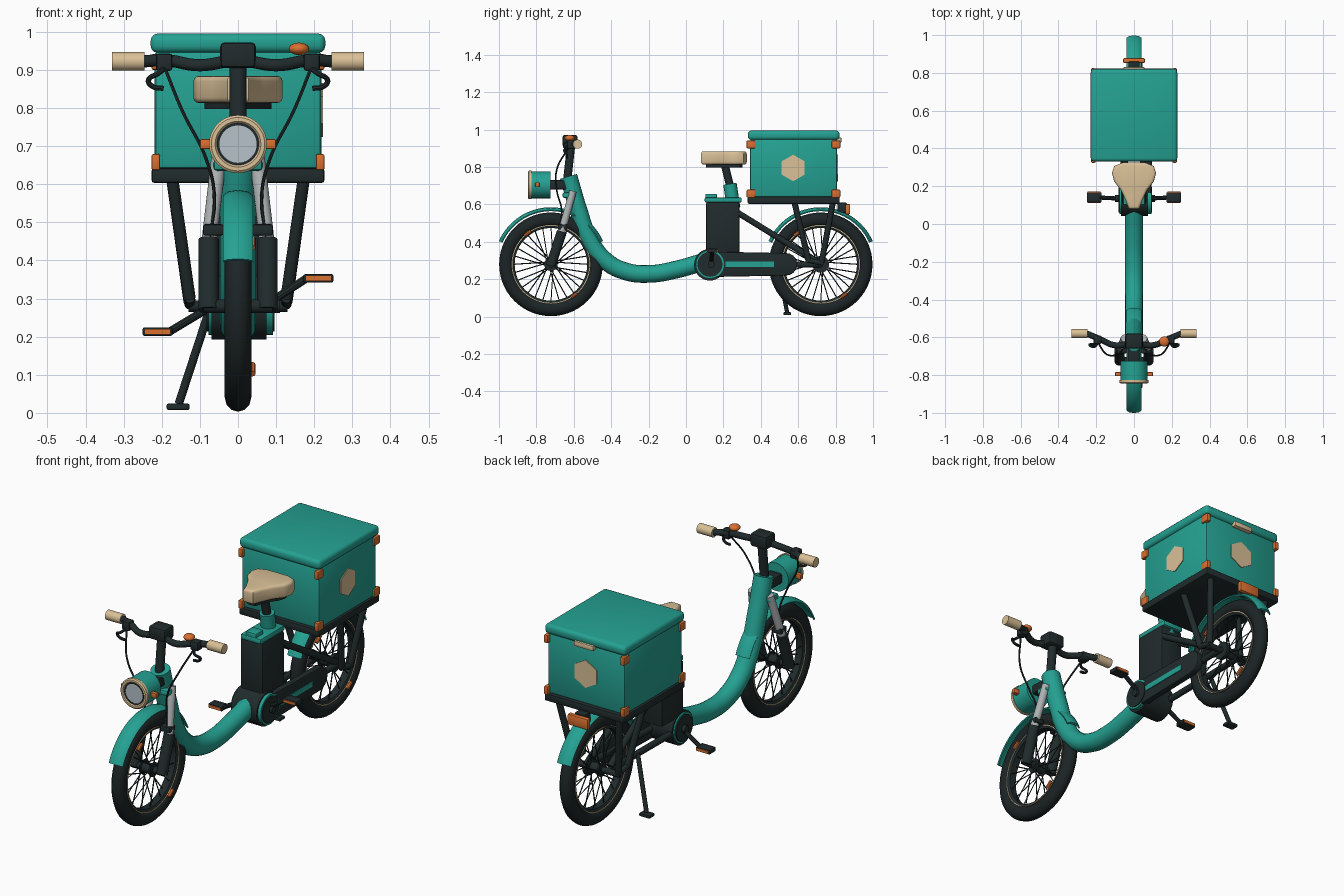
import bpy, bmesh, math
from mathutils import Vector

if "Cube" in bpy.data.objects:
    bpy.data.objects.remove(bpy.data.objects["Cube"])


def material(name, col):
    m = bpy.data.materials.new(name)
    m.diffuse_color = (*col, 1)
    m.use_nodes = True
    m.node_tree.nodes["Principled BSDF"].inputs["Base Color"].default_value = m.diffuse_color
    return m


TEAL = material("teal_paint", (0.018, 0.36, 0.29))
DARK = material("charcoal", (0.015, 0.024, 0.025))
TYRE = material("tyre_rubber", (0.012, 0.018, 0.019))
CREAM = material("cream", (0.70, 0.53, 0.31))
ORANGE = material("orange", (0.70, 0.16, 0.03))
SILVER = material("silver", (0.42, 0.44, 0.45))
LENS = material("lens_grey", (0.47, 0.54, 0.59))


def finish(name, bm, mat):
    bmesh.ops.recalc_face_normals(bm, faces=bm.faces)
    me = bpy.data.meshes.new(name)
    bm.to_mesh(me)
    bm.free()
    me.materials.append(mat)
    ob = bpy.data.objects.new(name, me)
    bpy.context.collection.objects.link(ob)
    return ob


def box(name, lo, hi, mat, bevel=0.0, seg=2):
    bm = bmesh.new()
    bmesh.ops.create_cube(bm, size=1)
    for v in bm.verts:
        v.co = [(a + b) / 2 + c * (b - a) for a, b, c in zip(lo, hi, v.co)]
    if bevel:
        bmesh.ops.bevel(bm, geom=bm.edges[:], offset=bevel, segments=seg, profile=0.5, affect='EDGES')
    return finish(name, bm, mat)


def prism(name, outline, depth, mat, bevel=0.0, seg=2):
    """Extrude a closed 3D outline along a vector."""
    bm = bmesh.new()
    f = bm.faces.new([bm.verts.new(p) for p in outline])
    top = bmesh.ops.extrude_face_region(bm, geom=[f])["geom"]
    bmesh.ops.translate(bm, vec=depth, verts=[v for v in top if isinstance(v, bmesh.types.BMVert)])
    if bevel:
        caps = [e for e in bm.edges if abs(Vector(depth).normalized().dot(
            (e.verts[0].co - e.verts[1].co).normalized())) < 0.5]
        bmesh.ops.bevel(bm, geom=caps, offset=bevel, segments=seg, profile=0.5, affect='EDGES')
    return finish(name, bm, mat)


def tubes(name, paths, r, mat, res=4):
    """Round tubes along paths, smooth through three or more points."""
    cu = bpy.data.curves.new(name, 'CURVE')
    cu.dimensions = '3D'
    cu.bevel_depth, cu.bevel_resolution, cu.use_fill_caps = r, res, True
    cu.resolution_u = 8
    for pts in paths:
        if len(pts) > 2:
            s = cu.splines.new('BEZIER')
            s.bezier_points.add(len(pts) - 1)
            for b, p in zip(s.bezier_points, pts):
                b.co = p
                b.handle_left_type = b.handle_right_type = 'AUTO'
        else:
            s = cu.splines.new('POLY')
            s.points.add(1)
            for b, p in zip(s.points, pts):
                b.co = (*p, 1)
    tmp = bpy.data.objects.new(name + "_path", cu)
    bpy.context.collection.objects.link(tmp)
    dg = bpy.context.evaluated_depsgraph_get()
    me = bpy.data.meshes.new_from_object(tmp.evaluated_get(dg))
    bpy.data.objects.remove(tmp)
    me.name = name
    me.materials.clear()
    me.materials.append(mat)
    ob = bpy.data.objects.new(name, me)
    bpy.context.collection.objects.link(ob)
    return ob


def lathe(name, prof, cy, cz, mat, a0=0, a1=360, n=48, axis='X'):
    """Turn a closed (radius, offset) section about the x or y axis."""
    bm = bmesh.new()
    full = a1 - a0 >= 360
    rings = []
    for i in range(n if full else n + 1):
        a = math.radians(a0 + (a1 - a0) * i / n)
        c, s = math.cos(a), math.sin(a)
        rings.append([bm.verts.new((o, cy + r * c, cz + r * s) if axis == 'X'
                                   else (r * c, cy + o, cz + r * s)) for r, o in prof])
    k = len(prof)
    for i in range(n):
        p, q = rings[i], rings[(i + 1) % len(rings)]
        for j in range(k):
            bm.faces.new((p[j], p[(j + 1) % k], q[(j + 1) % k], q[j]))
    if not full:
        bm.faces.new(rings[0])
        bm.faces.new(rings[-1])
    return finish(name, bm, mat)


def both(pts):
    return [[(s * x, y, z) for x, y, z in pts] for s in (1, -1)]


# wheels and fenders
WZ = 0.28
tyre_sec = [(0.239 + 0.038 * math.cos(t), 0.035 * math.sin(t)) for t in [i * math.pi / 6 for i in range(12)]]
fender_sec = [(0.29, -0.04), (0.301, -0.026), (0.305, 0), (0.301, 0.026), (0.29, 0.04),
              (0.284, 0.037), (0.292, 0.022), (0.295, 0), (0.292, -0.022), (0.284, -0.037)]
for end, cy in (("front", -0.722), ("rear", 0.72)):
    lathe(end + "_tyre", tyre_sec, cy, WZ, TYRE, n=56)
    lathe(end + "_rim", [(0.207, -0.024), (0.207, 0.024), (0.194, 0.018), (0.194, -0.018)], cy, WZ, DARK)
    for s in (-1, 1):
        lathe(end + "_rim_stripe", [(0.207, s * 0.019), (0.211, s * 0.027), (0.206, s * 0.027)], cy, WZ, CREAM)
    tubes(end + "_hub", [[(-0.035, cy, WZ), (0.035, cy, WZ)]], 0.026, DARK)
    tubes(end + "_hub_flanges", [[(s * 0.024, cy, WZ), (s * 0.031, cy, WZ)] for s in (-1, 1)], 0.036, DARK, 6)
    spokes = []
    for i in range(28):
        a = i * math.tau / 28
        b = a + (0.35 if i % 4 < 2 else -0.35)
        x = 0.027 if i % 2 else -0.027
        spokes.append([(x, cy + 0.032 * math.cos(b), WZ + 0.032 * math.sin(b)),
                       (x * 0.3, cy + 0.2 * math.cos(a), WZ + 0.2 * math.sin(a))])
    tubes(end + "_spokes", spokes, 0.003, DARK, 0)
    for a in (127, 307):
        c, s = math.cos(math.radians(a)), math.sin(math.radians(a))
        d = [(-s * 0.02, c * 0.02), (s * 0.02, -c * 0.02)]
        tubes(end + "_reflector", [[(0.037, cy + 0.207 * c + u, WZ + 0.207 * s + v) for u, v in d]], 0.009, ORANGE, 2)
    lathe(end + "_fender", fender_sec, cy, WZ, TEAL, 24, 156, 32)
tubes("front_axle", [[(-0.09, -0.722, WZ), (0.09, -0.722, WZ)]], 0.018, DARK)
tubes("rear_axle", [[(-0.13, 0.72, WZ), (0.13, 0.72, WZ)]], 0.015, DARK)
tubes("rear_sprocket", [[(0.036, 0.72, WZ), (0.05, 0.72, WZ)]], 0.045, DARK, 8)

# swooping main frame
tubes("main_frame", [[(0, -0.628, 0.75), (0, -0.577, 0.577), (0, -0.515, 0.41), (0, -0.427, 0.296),
                      (0, -0.315, 0.24), (0, -0.19, 0.229), (0, -0.06, 0.25), (0, 0.1, 0.295)]], 0.047, TEAL, 8)

# fork
tubes("fork_stanchions", both([(0.05, -0.605, 0.67), (0.077, -0.668, 0.44)]), 0.02, SILVER, 5)
tubes("fork_lowers", both([(0.077, -0.664, 0.455), (0.077, -0.724, 0.27)]), 0.027, DARK, 6)
for s in (-1, 1):
    a, b = sorted((s * 0.038, s * 0.092))
    box("fork_brace", (a, -0.685, 0.465), (b, -0.635, 0.495), DARK, 0.006)
box("fork_crown", (-0.065, -0.66, 0.635), (0.065, -0.59, 0.665), TEAL, 0.01)

# stem, handlebar and controls
tubes("stem", [[(0, -0.635, 0.73), (0, -0.612, 0.94)]], 0.022, DARK, 6)
box("stem_clamp", (-0.047, -0.66, 0.905), (0.047, -0.58, 0.972), DARK, 0.012)
tubes("handlebar", [[(-0.25, -0.58, 0.922), (-0.19, -0.605, 0.925), (-0.1, -0.642, 0.912), (0, -0.63, 0.925),
                     (0.1, -0.642, 0.912), (0.19, -0.605, 0.925), (0.25, -0.58, 0.922)]], 0.016, DARK)
tubes("grips", both([(0.245, -0.58, 0.922), (0.33, -0.58, 0.922)]), 0.0245, CREAM, 7)
for s in (-1, 1):
    a, b = sorted((s * 0.172, s * 0.215))
    box("lever_clamp", (a, -0.635, 0.897), (b, -0.59, 0.943), DARK, 0.008)
tubes("brake_levers", both([(0.19, -0.62, 0.905), (0.21, -0.65, 0.89), (0.235, -0.64, 0.872),
                            (0.225, -0.637, 0.857), (0.195, -0.637, 0.851)]), 0.007, DARK, 2)
tubes("brake_cables", both([(0.19, -0.63, 0.9), (0.145, -0.69, 0.79), (0.085, -0.69, 0.67),
                            (0.062, -0.665, 0.57), (0.075, -0.68, 0.45)]), 0.0045, DARK, 1)
bm = bmesh.new()
bmesh.ops.create_uvsphere(bm, u_segments=20, v_segments=12, radius=0.027)
for v in bm.verts:
    v.co = (v.co.x + 0.16, v.co.y - 0.622, v.co.z * 0.6 + 0.955)
finish("bell", bm, ORANGE)

# headlight
HZ = 0.705
tubes("headlight_shell", [[(0, -0.83, HZ), (0, -0.725, HZ)]], 0.072, TEAL, 14)
lathe("headlight_bezel", [(0.076, 0.018), (0.076, 0.005), (0.07, 0), (0.06, 0), (0.054, 0.008), (0.054, 0.018)],
      -0.845, HZ, CREAM, axis='Y')
lathe("headlight_trim", [(0.055, 0.004), (0.049, 0.004), (0.049, 0.018), (0.055, 0.018)], -0.845, HZ, DARK, axis='Y')
tubes("headlight_lens", [[(0, -0.839, HZ), (0, -0.82, HZ)]], 0.05, LENS, 12)
box("headlight_mount", (-0.035, -0.735, 0.68), (0.035, -0.63, 0.73), DARK, 0.008)
for s in (-1, 1):
    a, b = sorted((s * 0.068, s * 0.1))
    box("side_marker", (a, -0.806, 0.692), (b, -0.784, 0.718), ORANGE, 0.004)

# saddle and post
half = [(0.028, 0.08), (0.044, 0.125), (0.07, 0.18), (0.105, 0.225), (0.117, 0.27), (0.105, 0.307), (0.06, 0.325)]
outline = [(x, y, 0.813) for x, y in half] + [(-x, y, 0.813) for x, y in reversed(half)]
prism("saddle", outline, (0, 0, 0.071), CREAM, 0.014, 3)
prism("saddle_base", [(x * 0.75, 0.21 + (y - 0.21) * 0.8, 0.797) for x, y, z in outline], (0, 0, 0.02), DARK)
tubes("seat_post", [[(0, 0.208, 0.81), (0, 0.24, 0.68)]], 0.021, DARK, 6)
tubes("seat_tube", [[(0, 0.235, 0.71), (0, 0.255, 0.58)]], 0.036, TEAL, 6)

# battery, motor and chain case
box("battery", (-0.065, 0.107, 0.335), (0.065, 0.287, 0.615), DARK, 0.012)
box("battery_cap", (-0.058, 0.1, 0.61), (0.058, 0.298, 0.638), TEAL, 0.008)
box("battery_latch", (-0.03, 0.103, 0.63), (0.03, 0.165, 0.657), TEAL, 0.006)
tubes("motor", [[(-0.07, 0.128, 0.278), (0.075, 0.128, 0.278)]], 0.085, DARK, 12)
tubes("motor_ring", [[(-0.077, 0.128, 0.28), (0.092, 0.128, 0.28)]], 0.076, TEAL, 12)
tubes("motor_cover", [[(-0.082, 0.128, 0.28), (0.096, 0.128, 0.28)]], 0.067, DARK, 12)
case = []
for cy, r, a0 in ((0.535, 0.06, -90), (0.128, 0.068, 90)):
    case += [(0.058, cy + r * math.cos(math.radians(a0 + i * 20)), WZ + r * math.sin(math.radians(a0 + i * 20)))
             for i in range(10)]
prism("chain_case", case, (0.034, 0, 0), DARK, 0.006)
box("case_stripe", (0.09, 0.21, 0.266), (0.096, 0.47, 0.294), TEAL)

# cranks and pedals
for s, pz in ((1, 0.353), (-1, 0.213)):
    tubes("crank_arm", [[(s * 0.085, 0.135, 0.28 + (pz - 0.28) * 0.15), (s * 0.18, 0.14, pz)]], 0.011, DARK, 3)
    a, b = sorted((s * 0.172, s * 0.25))
    box("pedal", (a, 0.115, pz - 0.011), (b, 0.167, pz + 0.011), DARK, 0.004)
    box("pedal_reflector", (a + 0.005, 0.111, pz - 0.007), (b - 0.005, 0.171, pz + 0.007), ORANGE)
tubes("crank_axle", [[(-0.1, 0.135, 0.28), (0.11, 0.135, 0.28)]], 0.018, DARK)

# rear stays, rack struts and kickstand
tubes("seat_stays", both([(0.045, 0.27, 0.56), (0.06, 0.70, 0.295)]), 0.016, DARK)
tubes("chain_stays", both([(0.055, 0.15, 0.27), (0.06, 0.72, 0.28)]), 0.016, DARK)
tubes("rack_struts_forward", both([(0.172, 0.58, 0.61), (0.127, 0.655, 0.3)]), 0.016, DARK)
tubes("rack_struts_rear", both([(0.172, 0.785, 0.61), (0.127, 0.725, 0.29)]), 0.016, DARK)
tubes("strut_feet", both([(0.127, 0.65, 0.302), (0.127, 0.735, 0.285)]), 0.014, DARK)
tubes("kickstand", [[(-0.07, 0.49, 0.285), (-0.155, 0.54, 0.025)]], 0.011, DARK)
box("kickstand_foot", (-0.187, 0.52, 0.008), (-0.127, 0.562, 0.024), DARK, 0.004)

# cargo box
box("rack_tray", (-0.227, 0.33, 0.603), (0.227, 0.822, 0.642), DARK, 0.008)
box("cargo_box", (-0.219, 0.342, 0.64), (0.219, 0.808, 0.95), TEAL, 0.012)
box("cargo_lid", (-0.229, 0.331, 0.945), (0.229, 0.821, 0.995), TEAL, 0.018, 3)
for z in (0.637, 0.9):
    for s in (-1, 1):
        for y in (0.324, 0.779):
            a, b = sorted((s * 0.204, s * 0.227))
            box("corner_guard", (a, y, z), (b, y + 0.046, z + 0.042), ORANGE, 0.005)
box("lid_latch", (-0.055, 0.80, 0.932), (0.055, 0.831, 0.958), CREAM, 0.005)

# plain hexagonal panels
hexa = [(0.071 * math.cos(math.radians(30 + 60 * i)), 0.071 * math.sin(math.radians(30 + 60 * i))) for i in range(6)]
prism("side_panel", [(0.218, 0.573 + u, 0.795 + v) for u, v in hexa], (0.005, 0, 0), CREAM)
prism("back_panel", [(u, 0.807, 0.795 + v) for u, v in hexa], (0, 0.005, 0), CREAM)

# tail light
box("tail_light_mount", (-0.03, 0.81, 0.555), (0.03, 0.86, 0.61), DARK, 0.006)
box("tail_light", (-0.058, 0.852, 0.547), (0.058, 0.878, 0.602), ORANGE, 0.007)

# smooth shading with crisp edges
bpy.ops.object.select_all(action='SELECT')
bpy.context.view_layer.objects.active = bpy.data.objects["saddle"]
bpy.ops.object.shade_smooth_by_angle(angle=math.radians(35))
